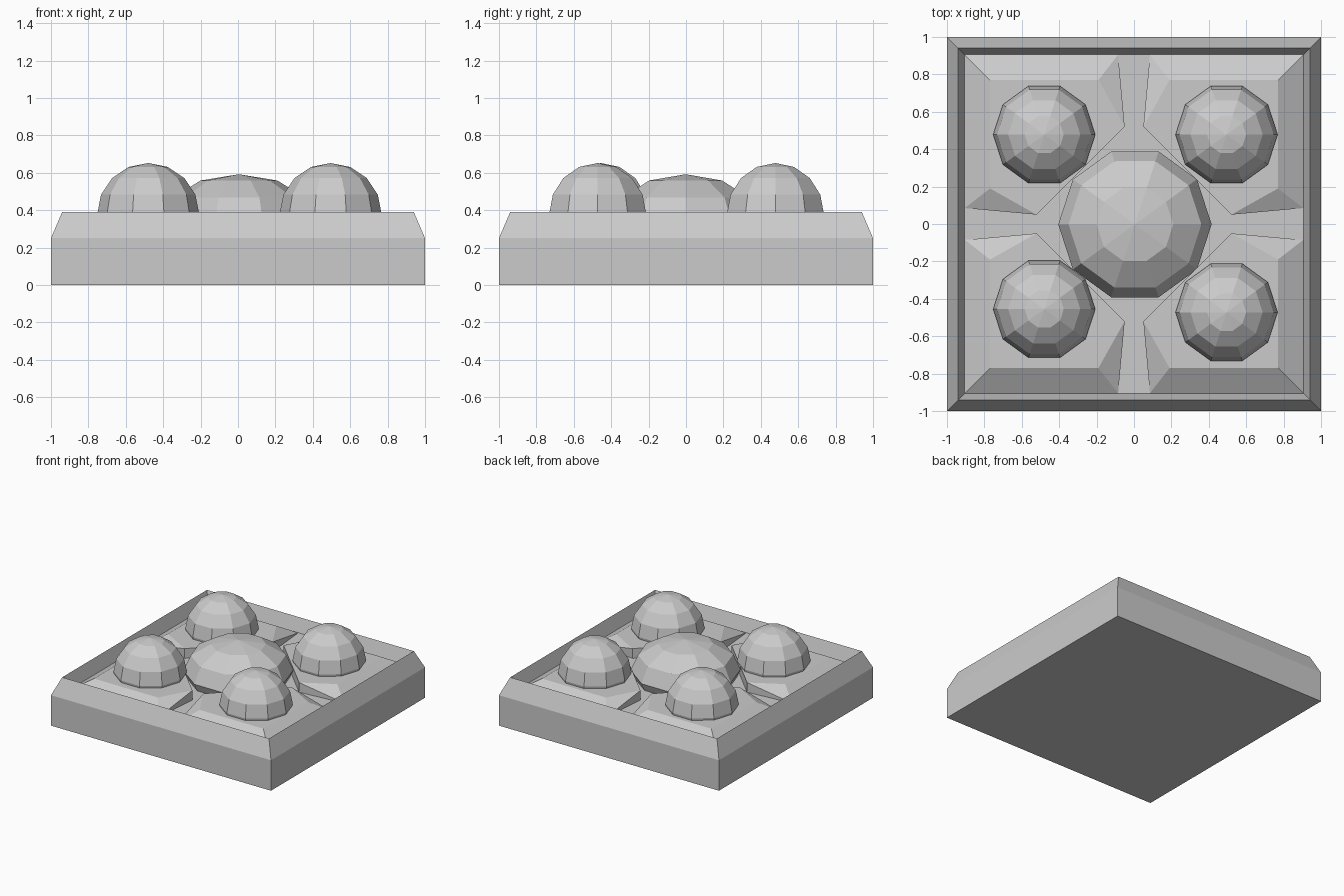
import bpy, bmesh, math
from mathutils import Matrix

if "Cube" in bpy.data.objects:
    bpy.data.objects.remove(bpy.data.objects["Cube"])

FLOOR, TOP = 0.28, 0.36


def finish(name, bm):
    bmesh.ops.recalc_face_normals(bm, faces=bm.faces)
    me = bpy.data.meshes.new(name)
    bm.to_mesh(me)
    bm.free()
    ob = bpy.data.objects.new(name, me)
    bpy.context.collection.objects.link(ob)
    return ob


# Square tray: stacked square outlines (half width, z), with a sunken floor
bm = bmesh.new()
profile = [(1, 0), (1, 0.25), (0.94, 0.39), (0.905, FLOOR)]
rings = [[bm.verts.new((sx * h, sy * h, z))
          for sx, sy in ((-1, -1), (1, -1), (1, 1), (-1, 1))] for h, z in profile]
for a, b in zip(rings, rings[1:]):
    for i in range(4):
        j = (i + 1) % 4
        bm.faces.new((a[i], a[j], b[j], b[i]))
bm.faces.new(rings[0])
bm.faces.new(rings[-1])
finish("tray", bm)


# Corner plinths: flat tops, sloped outer sides, flared channels between them
def plinth(name, sx, sy):
    bm = bmesh.new()

    def v(x, y, z):
        return bm.verts.new((x * sx, y * sy, z))

    corner, outer = v(0.77, 0.77, TOP), v(0.905, 0.905, FLOOR)
    t = [v(0.05, 0.52, TOP), v(0.19, 0.77, TOP)]
    u = [v(0.52, 0.05, TOP), v(0.77, 0.19, TOP)]
    tb = [v(0.24, 0.905, FLOOR), v(0.085, 0.905, FLOOR), v(0.05, 0.52, FLOOR)]
    ub = [v(0.905, 0.24, FLOOR), v(0.905, 0.085, FLOOR), v(0.52, 0.05, FLOOR)]
    bm.faces.new((corner, t[1], t[0], u[0], u[1]))
    bm.faces.new((corner, outer, tb[0], t[1]))
    bm.faces.new((corner, outer, ub[0], u[1]))
    for top, low in ((t, tb), (u, ub)):
        bm.faces.new((top[0], top[1], low[1]))
        bm.faces.new((top[1], low[0], low[1]))
        bm.faces.new((top[0], low[1], low[2]))
    bm.faces.new((t[0], u[0], ub[2], tb[2]))
    bm.faces.new((outer, tb[0], tb[1], tb[2], ub[2], ub[1], ub[0]))
    finish(name, bm)


# Ten-sided domes, trimmed where they meet the surface below
def dome(name, x, y, z, r, rz, steps, cut):
    bm = bmesh.new()
    m = (Matrix.Translation((x, y, z)) @ Matrix.Diagonal((r, r, rz, 1))
         @ Matrix.Rotation(math.pi / 2, 4, 'Z'))
    bmesh.ops.create_uvsphere(bm, u_segments=10, v_segments=steps, radius=1, matrix=m)
    bmesh.ops.bisect_plane(bm, geom=bm.verts[:] + bm.edges[:] + bm.faces[:],
                           plane_co=(0, 0, cut), plane_no=(0, 0, 1), clear_inner=True)
    finish(name, bm)


corners = {"front_left": (-0.48, -0.455), "front_right": (0.495, -0.472),
           "back_left": (-0.48, 0.478), "back_right": (0.495, 0.478)}
for side, (x, y) in corners.items():
    plinth("plinth_" + side, math.copysign(1, x), math.copysign(1, y))
    dome("dome_" + side, x, y, 0.378, 0.273, 0.274, 8, TOP)
dome("centre_dome", 0.005, -0.002, 0.342, 0.41, 0.25, 6, FLOOR)
